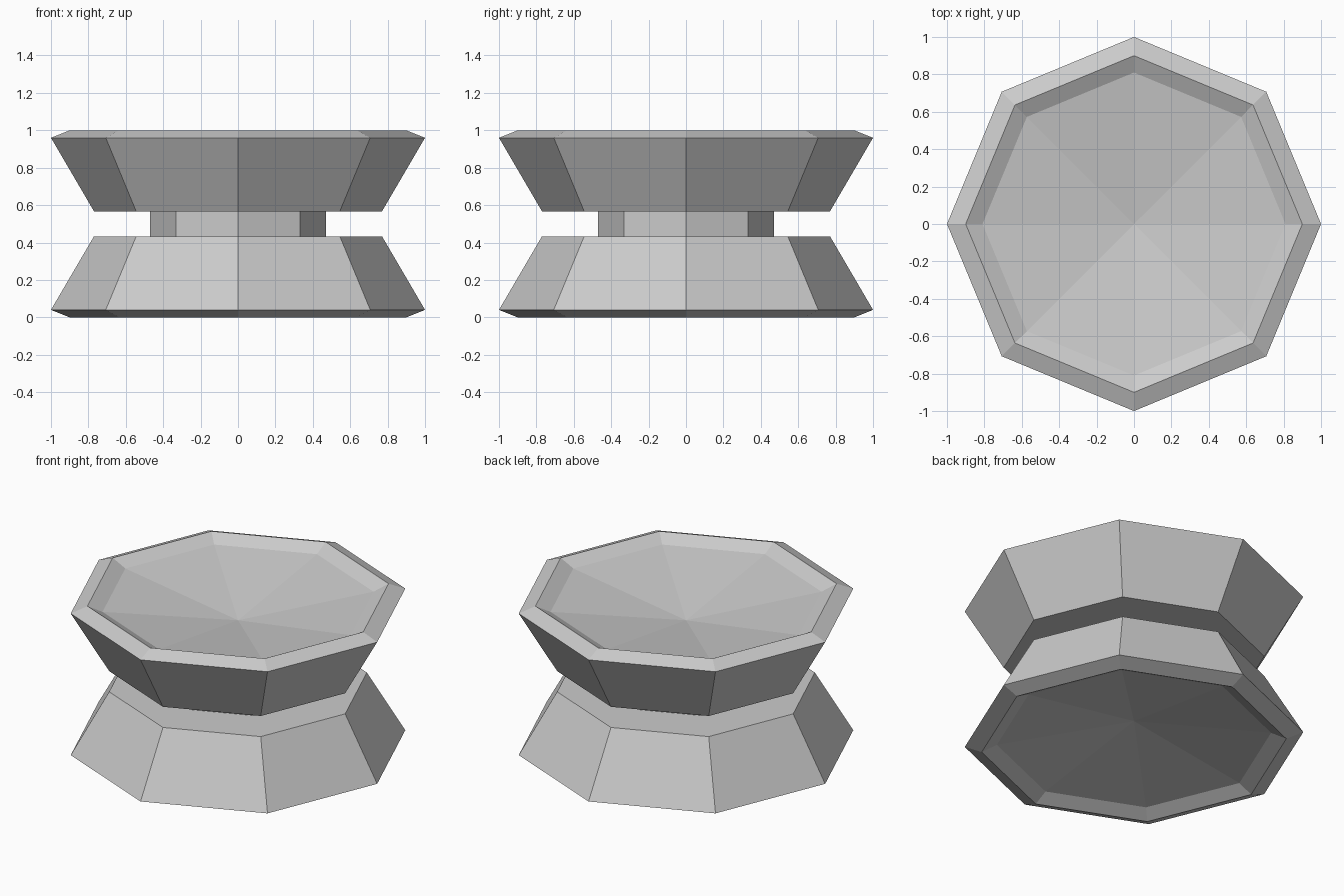
import bpy, bmesh, math

if "Cube" in bpy.data.objects:
    bpy.data.objects.remove(bpy.data.objects["Cube"])

SIDES = 8
HEIGHT = 1.0


def lathe(name, profile):
    """Revolve (radius, z) points into a flat-shaded octagonal solid."""
    bm = bmesh.new()
    rings = []
    for r, z in profile:
        if r == 0:
            rings.append([bm.verts.new((0, 0, z))] * SIDES)
        else:
            rings.append([bm.verts.new((r * math.cos(a), r * math.sin(a), z))
                          for a in (math.tau * i / SIDES for i in range(SIDES))])
    for lower, upper in zip(rings, rings[1:]):
        for i in range(SIDES):
            j = (i + 1) % SIDES
            corners = [lower[i], lower[j], upper[j], upper[i]]
            bm.faces.new(list(dict.fromkeys(corners)))
    bmesh.ops.recalc_face_normals(bm, faces=bm.faces)
    mesh = bpy.data.meshes.new(name)
    bm.to_mesh(mesh)
    bm.free()
    obj = bpy.data.objects.new(name, mesh)
    bpy.context.collection.objects.link(obj)
    return obj


# Lower half: dished underside, bevelled rim, sloping flange, ledge, neck
half = [(0, 0.165), (0.81, 0.045), (0.90, 0), (1.0, 0.04),
        (0.77, 0.433), (0.47, 0.433)]

# Upper half is the same profile mirrored about mid height
profile = half + [(r, HEIGHT - z) for r, z in reversed(half)]
lathe("spool_body", profile)
